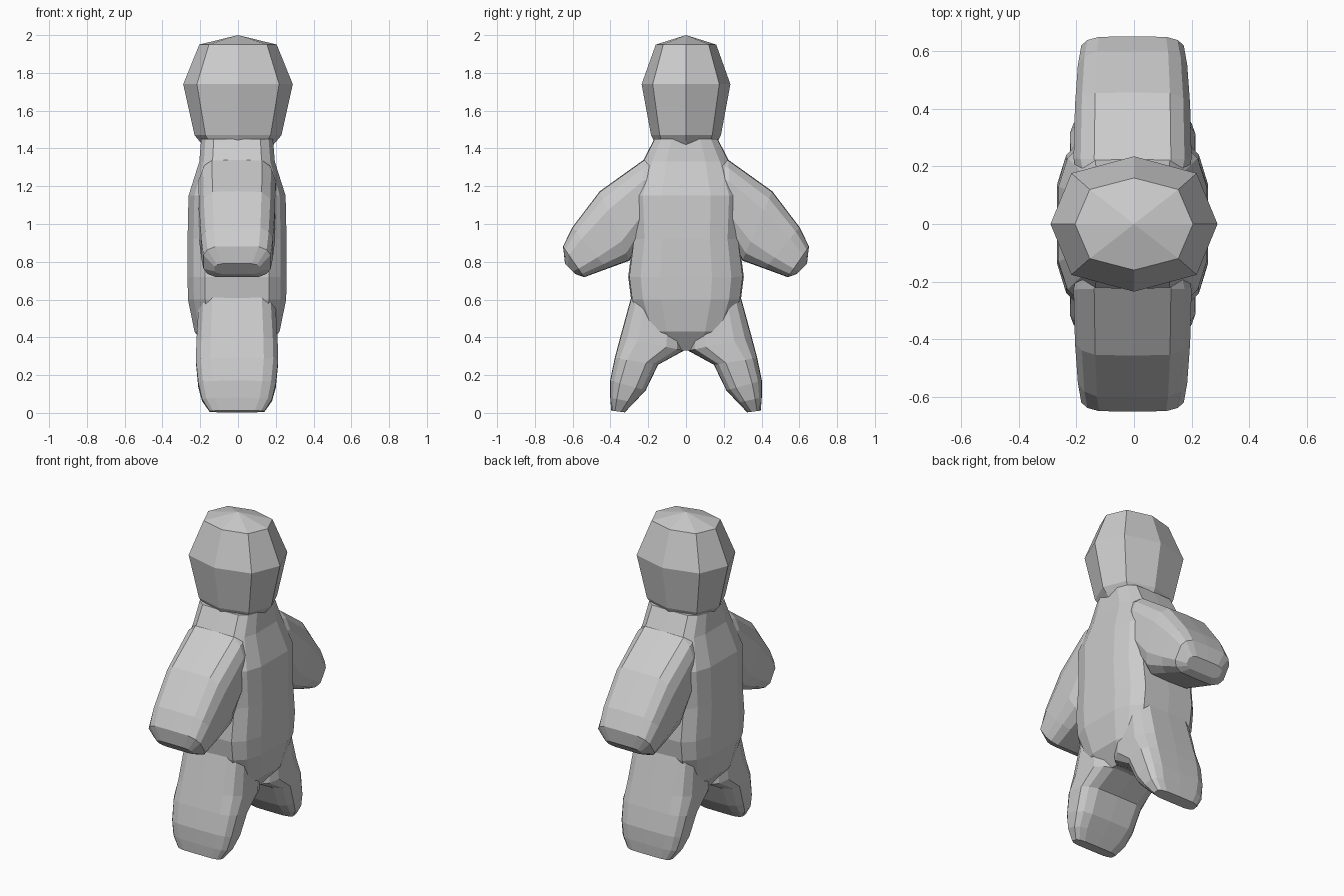
import bpy, bmesh
from mathutils import Vector

if "Cube" in bpy.data.objects:
    bpy.data.objects.remove(bpy.data.objects["Cube"])

# Rounded cross-section: (share of half depth in x, share of the way from p to q)
PROFILE = [(-.65, 0), (0, -.01), (.65, 0), (.88, .1), (1, .27), (1, .73), (.88, .9),
           (.65, 1), (0, 1.01), (-.65, 1), (-.88, .9), (-1, .73), (-1, .27), (-.88, .1)]


def section(p, q, half, cx=-0.005):
    return [(cx + u * half, p[0] + (q[0] - p[0]) * t, p[1] + (q[1] - p[1]) * t)
            for u, t in PROFILE]


def loft(name, rings):
    bm = bmesh.new()
    rows = [[bm.verts.new(Vector(v)) for v in r] for r in rings]
    n = len(rows[0])
    for a, b in zip(rows, rows[1:]):
        for i in range(n):
            j = (i + 1) % n
            bm.faces.new((a[i], a[j], b[j], b[i]))
    for r in (rows[0], rows[-1]):
        c = bm.verts.new(sum((v.co for v in r), Vector()) / n)
        if name == "head" and r is rows[-1]:
            c.co.z = 2.0
        for i in range(n):
            bm.faces.new((r[i], r[(i + 1) % n], c))
    bmesh.ops.recalc_face_normals(bm, faces=bm.faces)
    me = bpy.data.meshes.new(name)
    bm.to_mesh(me)
    bm.free()
    ob = bpy.data.objects.new(name, me)
    bpy.context.collection.objects.link(ob)
    return ob


# Torso: height, half width in y, half depth in x
torso = [(.33, .13, .15), (.43, .22, .225), (.6, .285, .26), (.72, .30, .262), (.92, .275, .262),
         (1.15, .285, .257), (1.33, .225, .20), (1.45, .165, .19)]
body = loft("body", [section((-w, z), (w, z), d) for z, w, d in torso])

# Limbs: lower/inner point, upper/outer point, half depth in x
arm = [((.06, .98), (.06, 1.40), .17), ((.235, .94), (.225, 1.335), .205),
       ((.30, .81), (.455, 1.17), .20), ((.42, .765), (.60, .98), .19),
       ((.54, .72), (.65, .88), .178), ((.585, .735), (.64, .79), .12)]
leg = [((.02, .62), (.28, .64), .20), ((.015, .33), (.345, .40), .215),
       ((.15, .255), (.375, .29), .218), ((.215, .12), (.40, .17), .205),
       ((.275, .055), (.40, .08), .185), ((.325, .003), (.395, .012), .145)]


def limb(name, spec, s):
    return loft(name, [section((s * p[0], p[1]), (s * q[0], q[1]), h) for p, q, h in spec])


limbs = [limb(n + side, spec, s) for s, side in ((1, "_left"), (-1, "_right"))
         for n, spec in (("arm", arm), ("leg", leg))]

# Head: octagonal rings of height, half depth in x, half width in y
OCT = [(1, 0), (.75, .75), (0, 1), (-.75, .75), (-1, 0), (-.75, -.75), (0, -1), (.75, -.75)]
head = [(1.40, .17, .15), (1.44, .205, .17), (1.47, .23, .185), (1.74, .29, .235), (1.95, .205, .16)]
limbs.append(loft("head", [[(x * a, y * b, z) for x, y in OCT] for z, a, b in head]))

# Fuse limbs and head into the body
for part in limbs:
    m = body.modifiers.new("join_" + part.name, 'BOOLEAN')
    m.operation = 'UNION'
    m.solver = 'EXACT'
    m.object = part
bpy.context.view_layer.update()
fused = bpy.data.meshes.new_from_object(body.evaluated_get(bpy.context.evaluated_depsgraph_get()))
body.modifiers.clear()
body.data = fused
for part in limbs:
    bpy.data.objects.remove(part)
